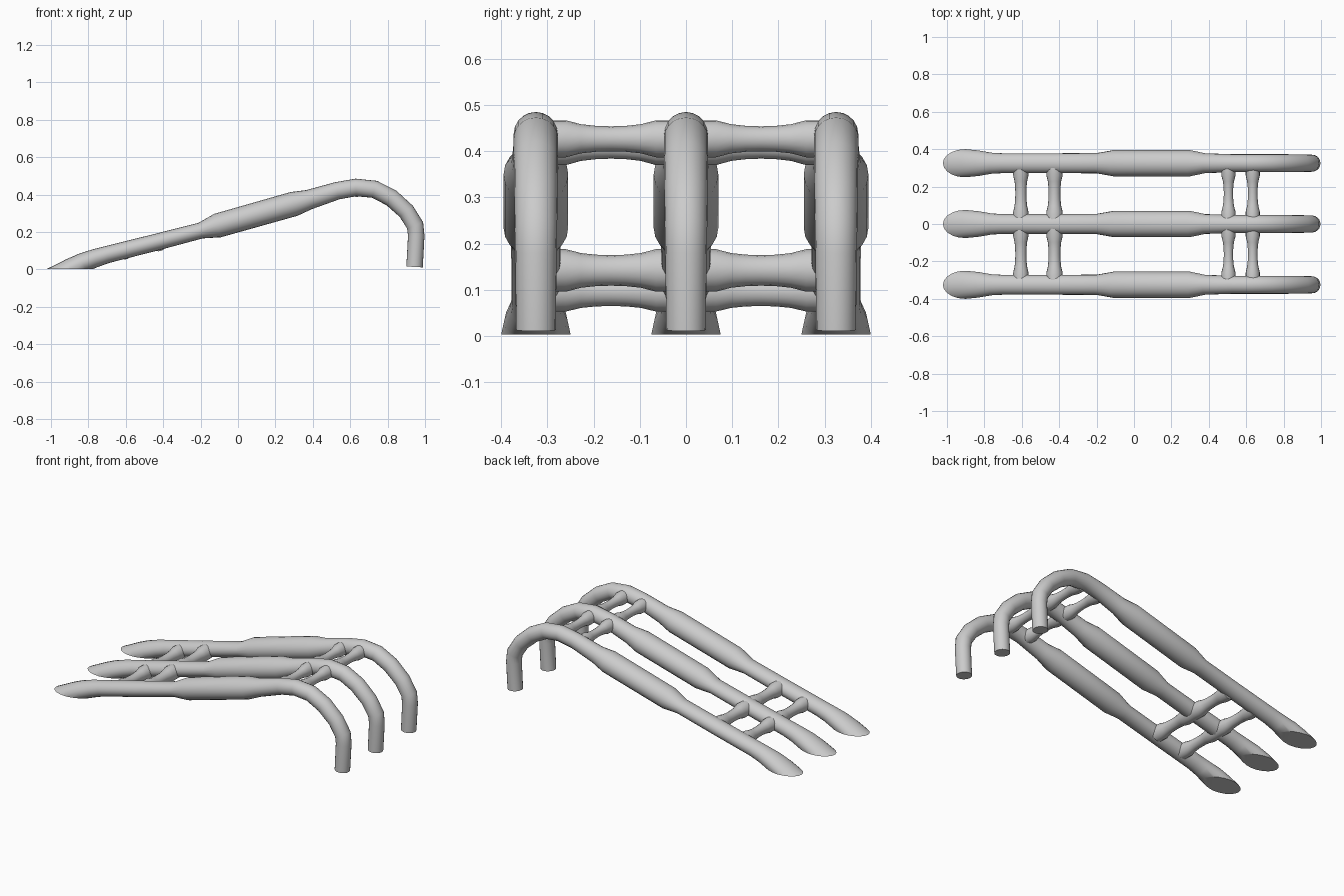
import bpy, bmesh, math
from mathutils import Vector

if "Cube" in bpy.data.objects:
    bpy.data.objects.remove(bpy.data.objects["Cube"])

SPACING = 0.325


def tube(name, stations, side, sides=20, cut_ground=False):
    """Sweep an ellipse along stations of (point, half_thickness, half_width)."""
    bm = bmesh.new()
    pts = [Vector(s[0]) for s in stations]
    rings = []
    for i, (p, t, w) in enumerate(stations):
        tangent = (pts[min(i + 1, len(pts) - 1)] - pts[max(i - 1, 0)]).normalized()
        normal = tangent.cross(side)
        ring = []
        for k in range(sides):
            a = 2 * math.pi * k / sides
            ring.append(bm.verts.new(pts[i] + normal * t * math.cos(a) + side * w * math.sin(a)))
        rings.append(ring)
    for r0, r1 in zip(rings, rings[1:]):
        for k in range(sides):
            n = (k + 1) % sides
            bm.faces.new((r0[k], r0[n], r1[n], r1[k]))
    bm.faces.new(rings[0])
    bm.faces.new(rings[-1])
    if cut_ground:
        geom = bm.verts[:] + bm.edges[:] + bm.faces[:]
        cut = bmesh.ops.bisect_plane(bm, geom=geom, plane_co=(0, 0, 0.003),
                                     plane_no=(0, 0, 1), clear_inner=True)
        edges = [e for e in cut["geom_cut"] if isinstance(e, bmesh.types.BMEdge)]
        bmesh.ops.contextual_create(bm, geom=edges)
    bmesh.ops.recalc_face_normals(bm, faces=bm.faces)
    mesh = bpy.data.meshes.new(name)
    bm.to_mesh(mesh)
    bm.free()
    obj = bpy.data.objects.new(name, mesh)
    bpy.context.collection.objects.link(obj)
    bpy.ops.object.select_all(action='DESELECT')
    obj.select_set(True)
    bpy.context.view_layer.objects.active = obj
    bpy.ops.object.shade_smooth_by_angle(angle=math.radians(40))
    return obj


# Rail: x, z, half thickness, half width (flat foot, grip swelling, hooked leg)
RAIL = [
    (-1.04, -0.055, 0.045, 0.07), (-0.97, -0.028, 0.050, 0.075),
    (-0.90, 0.004, 0.053, 0.075), (-0.83, 0.036, 0.052, 0.068),
    (-0.76, 0.061, 0.049, 0.056), (-0.70, 0.079, 0.046, 0.053),
    (-0.45, 0.142, 0.045, 0.053), (-0.20, 0.207, 0.043, 0.054),
    (-0.11, 0.234, 0.065, 0.070), (0.30, 0.350, 0.066, 0.070),
    (0.38, 0.373, 0.053, 0.053), (0.53, 0.420, 0.047, 0.048),
    (0.63, 0.438, 0.047, 0.048), (0.73, 0.428, 0.047, 0.048),
    (0.82, 0.382, 0.047, 0.048), (0.90, 0.310, 0.046, 0.047),
    (0.947, 0.235, 0.046, 0.046), (0.953, 0.180, 0.044, 0.045),
    (0.944, 0.013, 0.044, 0.043),
]
for i, label in enumerate(("front", "middle", "back")):
    y = (i - 1) * SPACING
    tube(label + "_rail", [((x, y, z), t, w) for x, z, t, w in RAIL],
         Vector((0, 1, 0)), cut_ground=True)

# Cross bars: x, z, waist radius, end radius
BARS = {
    "lower_bar_outer": (-0.605, 0.096, 0.031, 0.043),
    "lower_bar_inner": (-0.425, 0.142, 0.033, 0.046),
    "upper_bar_inner": (0.505, 0.410, 0.026, 0.040),
    "upper_bar_outer": (0.635, 0.427, 0.027, 0.040),
}
for name, (x, z, waist, end) in BARS.items():
    stations = []
    for base in (-SPACING, 0):
        for f, blend in ((0.06, 1), (0.2, 1), (0.3, 0.35), (0.4, 0.08),
                         (0.5, 0), (0.6, 0.08), (0.7, 0.35), (0.8, 1), (0.94, 1)):
            r = waist + (end - waist) * blend
            stations.append(((x, base + f * SPACING, z), r, r * 0.95))
    tube(name, stations, Vector((1, 0, 0)), sides=16)
